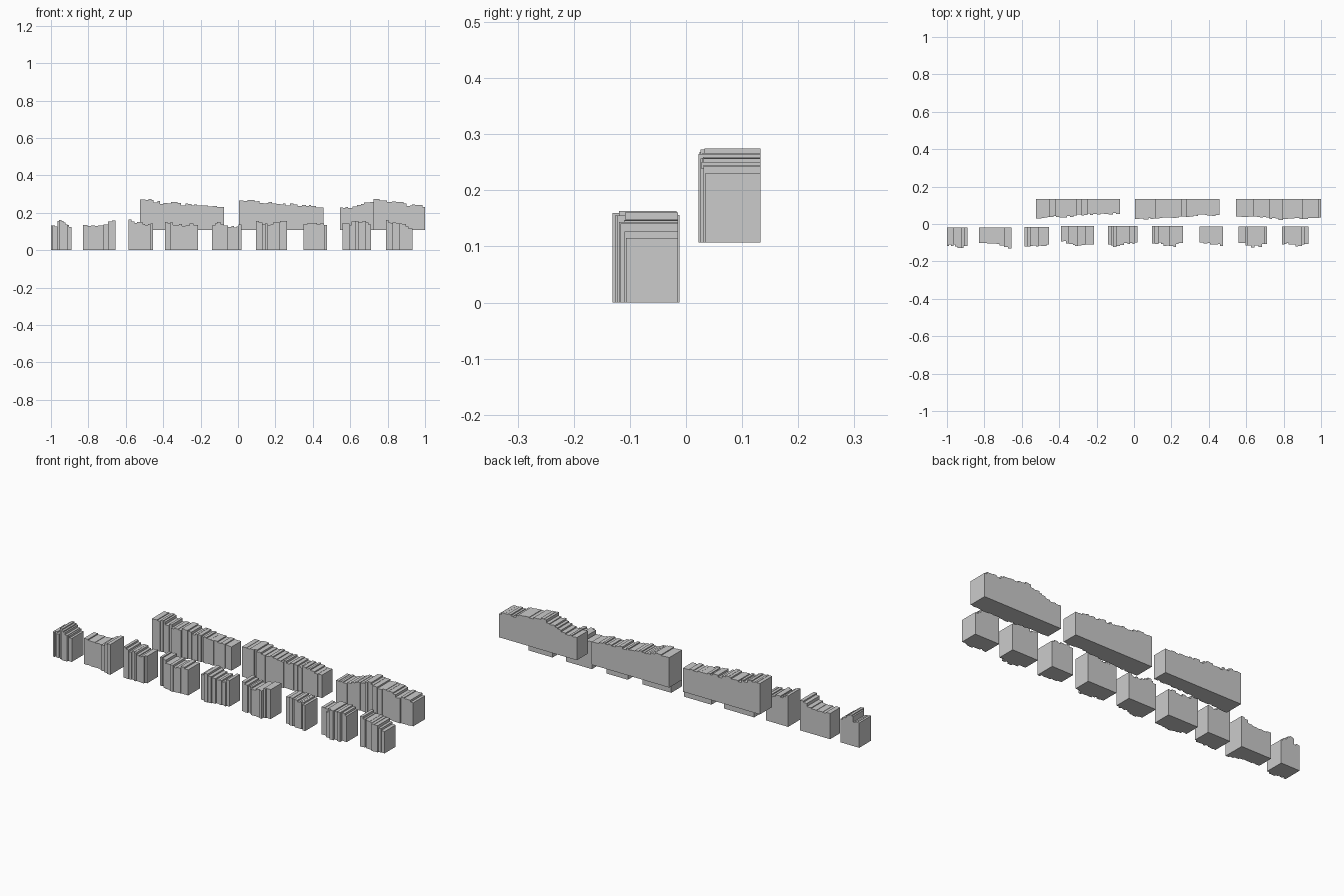
import bpy, bmesh, random
from mathutils import Matrix, Vector

random.seed(7)


def sample(profile, t):
    # linear lookup along an evenly spaced profile
    f = t * (len(profile) - 1)
    i = min(int(f), len(profile) - 2)
    return profile[i] + (profile[i + 1] - profile[i]) * (f - i)


def book_row(name, x0, x1, count, z, back, heights, fronts, jh=0.008, jy=0.006):
    """Row of upright books, flush at the back, with uneven tops and spines."""
    widths = [random.uniform(0.6, 1.4) for _ in range(count)]
    scale = (x1 - x0) / sum(widths)
    bm = bmesh.new()
    x = x0
    for i, w in enumerate(widths):
        w *= scale
        t = i / (count - 1)
        h = sample(heights, t) + random.uniform(-jh, jh)
        front = sample(fronts, t) + random.uniform(-jy, jy)
        centre = Vector((x + w / 2, (front + back) / 2, z + h / 2))
        size = Matrix.Diagonal((w, back - front, h, 1))
        bmesh.ops.create_cube(bm, size=1, matrix=Matrix.Translation(centre) @ size)
        x += w
    mesh = bpy.data.meshes.new(name)
    bm.to_mesh(mesh)
    bm.free()
    bpy.context.collection.objects.link(bpy.data.objects.new(name, mesh))


# Lower shelf: nine short stacks
def lower(n, x0, x1, count, back, heights, fronts, **kw):
    book_row(f"lower_books_{n}", x0, x1, count, 0, back, heights, fronts, **kw)


lower(1, -1.0, -0.89, 10, -0.018, (.14, .13, .165, .14, .145, .13), (-.113, -.115, -.125, -.118), jh=.01)
lower(2, -.83, -.655, 9, -0.018, (.135, .13, .128, .14, .16), (-.102, -.103, -.105, -.115, -.128), jh=.005, jy=.003)
lower(3, -.585, -.455, 9, -0.017, (.158, .15, .14, .15), (-.125, -.12, -.118, -.112))
lower(4, -.39, -.215, 10, -0.012, (.155, .14, .14, .135, .135), (-.092, -.1, -.115, -.112, -.11))
lower(5, -.14, .02, 10, -0.012, (.14, .155, .135, .125, .132), (-.105, -.118, -.108, -.1, -.105))
lower(6, .095, .262, 10, -0.012, (.155, .135, .14, .15, .15), (-.1, -.105, -.118, -.122, -.105))
lower(7, .35, .475, 8, -0.014, (.145, .135, .14, .15, .13), (-.1, -.11, -.105, -.118))
lower(8, .56, .71, 9, -0.014, (.14, .135, .16, .15, .135), (-.1, -.115, -.122, -.118, -.105))
lower(9, .79, .932, 9, -0.014, (.155, .15, .152, .14, .115), (-.105, -.102, -.115, -.122, -.107))

# Upper shelf: three long stacks
for n, (x0, x1, heights, fronts) in enumerate((
        (-.525, -.075, (.163, .158, .145, .148, .135, .132, .135, .125), (.03, .033, .04, .04, .048, .052, .053, .058)),
        (.005, .458, (.165, .16, .15, .143, .138, .13, .133, .128), (.023, .028, .035, .037, .04, .043, .047, .045)),
        (.545, 1.0, (.12, .128, .142, .165, .15, .143, .133, .132), (.045, .04, .035, .03, .025, .03, .03, .032))), 1):
    book_row(f"upper_books_{n}", x0, x1, 25, .107, .133, heights, fronts, jh=.008, jy=.005)
